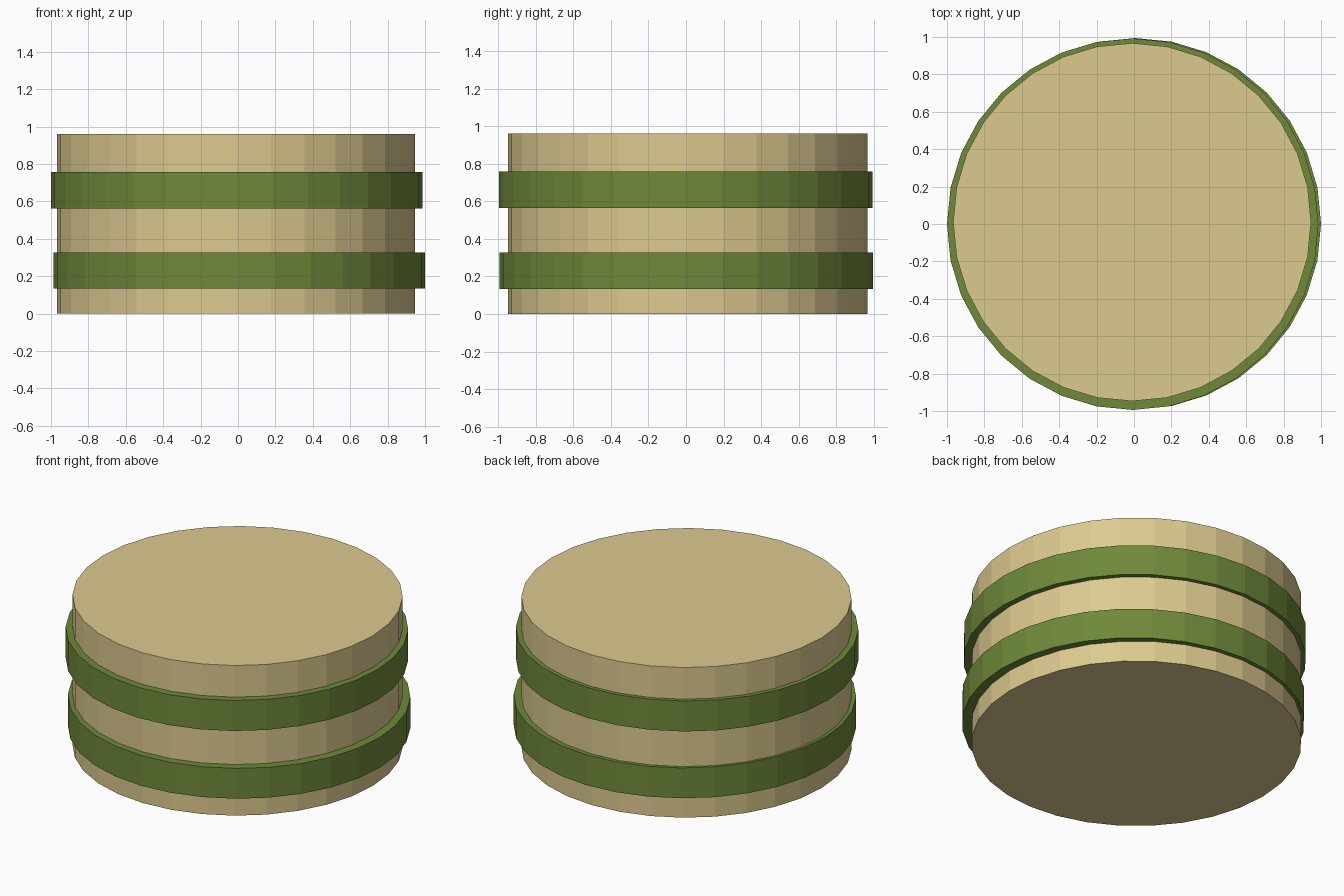
import bpy

if "Cube" in bpy.data.objects:
    bpy.data.objects.remove(bpy.data.objects["Cube"])

SIDES = 32


def material(name, color):
    mat = bpy.data.materials.new(name)
    mat.diffuse_color = color
    mat.use_nodes = True
    mat.node_tree.nodes["Principled BSDF"].inputs["Base Color"].default_value = mat.diffuse_color
    return mat


def drum(name, radius, x, y, z_low, z_high, mat):
    """Flat-faced upright cylinder between two heights."""
    bpy.ops.mesh.primitive_cylinder_add(
        vertices=SIDES, radius=radius, depth=z_high - z_low,
        location=(x, y, (z_low + z_high) / 2))
    obj = bpy.context.object
    obj.name = name
    obj.data.materials.append(mat)
    return obj


tan = material("tan", (0.72, 0.59, 0.275, 1))
green = material("green", (0.16, 0.25, 0.042, 1))

# Round body of the bale
drum("body", 0.957, -0.01, 0.01, 0.0, 0.96, tan)

# Two binding bands, each set slightly off centre
drum("lower_band", 0.993, 0.007, 0.001, 0.133, 0.327, green)
drum("upper_band", 0.993, -0.007, -0.001, 0.563, 0.758, green)
